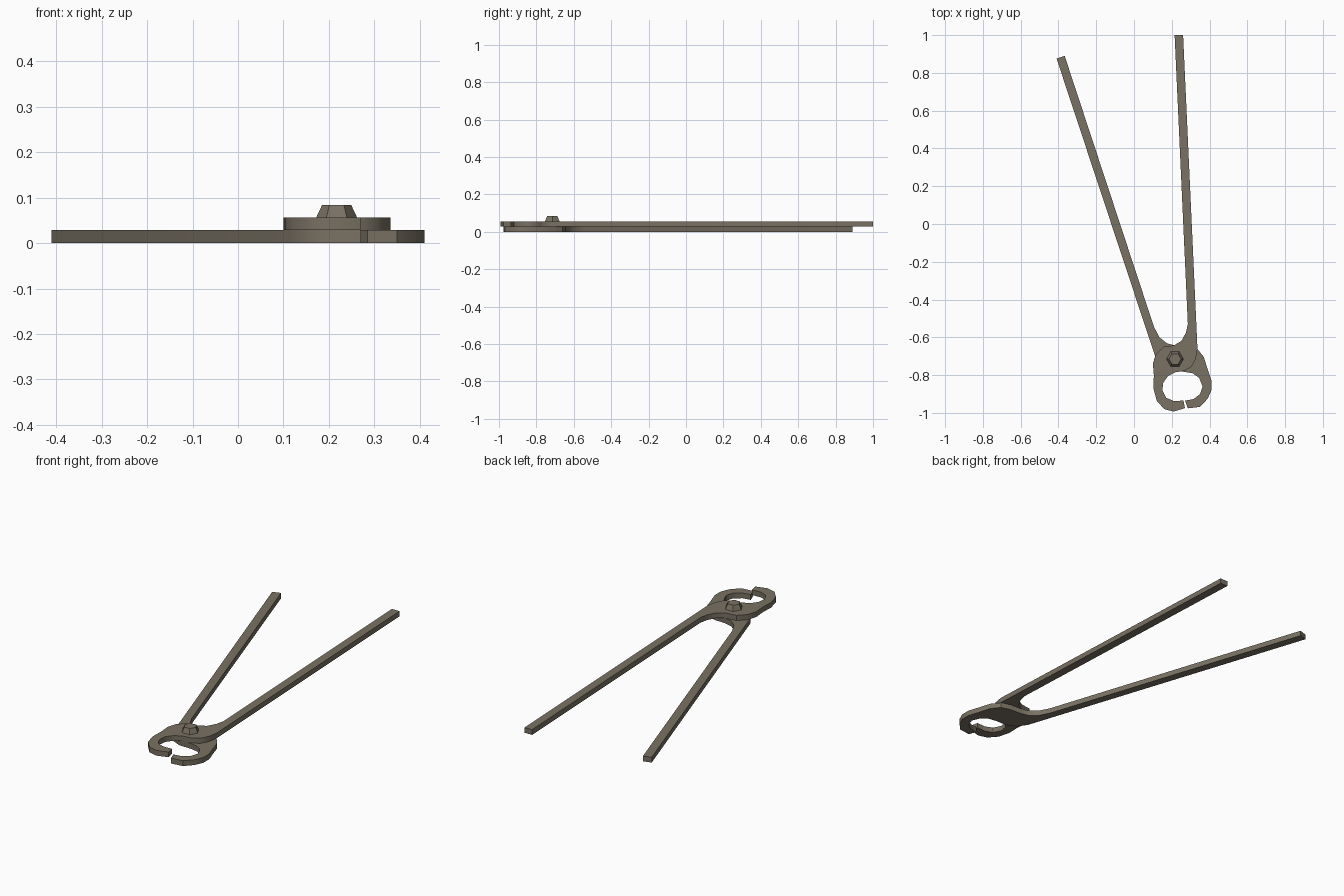
import bpy, bmesh, math

if "Cube" in bpy.data.objects:
    bpy.data.objects.remove(bpy.data.objects["Cube"])

steel = bpy.data.materials.new("dull_steel")
steel.diffuse_color = (0.19, 0.165, 0.125, 1)
steel.use_nodes = True
steel.node_tree.nodes["Principled BSDF"].inputs["Base Color"].default_value = steel.diffuse_color


def finish(name, bm):
    bmesh.ops.recalc_face_normals(bm, faces=bm.faces)
    me = bpy.data.meshes.new(name)
    bm.to_mesh(me)
    bm.free()
    me.materials.append(steel)
    ob = bpy.data.objects.new(name, me)
    bpy.context.collection.objects.link(ob)
    bpy.ops.object.select_all(action='DESELECT')
    ob.select_set(True)
    bpy.context.view_layer.objects.active = ob
    bpy.ops.object.shade_smooth_by_angle(angle=math.radians(35))
    return ob


def plate(name, outline, z0, z1):
    """Extrude a flat outline between two heights."""
    bm = bmesh.new()
    face = bm.faces.new([bm.verts.new((x, y, z0)) for x, y in outline])
    ext = bmesh.ops.extrude_face_region(bm, geom=[face])
    top = [v for v in ext["geom"] if isinstance(v, bmesh.types.BMVert)]
    bmesh.ops.translate(bm, verts=top, vec=(0, 0, z1 - z0))
    return finish(name, bm)


# Lower arm: left handle, hub, right jaw
plate("lower_arm", [
    (-0.41, 0.876), (-0.367, 0.89), (0.106, -0.545),
    (0.135, -0.60), (0.175, -0.632), (0.22, -0.643), (0.28, -0.645),
    (0.335, -0.66), (0.37, -0.705), (0.39, -0.77), (0.41, -0.83),
    (0.41, -0.88), (0.39, -0.925), (0.35, -0.968), (0.285, -0.976),
    (0.27, -0.935), (0.315, -0.927), (0.35, -0.90), (0.363, -0.86),
    (0.345, -0.815), (0.31, -0.79), (0.26, -0.782), (0.20, -0.782),
    (0.15, -0.76), (0.115, -0.71)], 0.0, 0.0285)

# Upper arm: right handle, hub, left jaw
plate("upper_arm", [
    (0.26, 1.0), (0.215, 1.0), (0.285, -0.53),
    (0.275, -0.575), (0.25, -0.62), (0.21, -0.643), (0.155, -0.65),
    (0.115, -0.69), (0.10, -0.74), (0.105, -0.80), (0.103, -0.87),
    (0.12, -0.935), (0.16, -0.98), (0.21, -0.993), (0.27, -0.975),
    (0.262, -0.935), (0.21, -0.937), (0.17, -0.92), (0.15, -0.88),
    (0.155, -0.84), (0.18, -0.805), (0.22, -0.785), (0.265, -0.778),
    (0.305, -0.755), (0.327, -0.715), (0.336, -0.66)], 0.0285, 0.0565)

# Tapered hexagonal pivot bolt
bm = bmesh.new()
bmesh.ops.create_cone(bm, cap_ends=True, segments=6, radius1=0.048,
                      radius2=0.032, depth=0.034)
# Put corners on the x axis
if abs(max(v.co.x for v in bm.verts) - 0.048) > 0.001:
    for v in bm.verts:
        v.co.x, v.co.y = v.co.y, -v.co.x
bmesh.ops.translate(bm, verts=bm.verts, vec=(0.217, -0.715, 0.067))
finish("pivot_bolt", bm)
